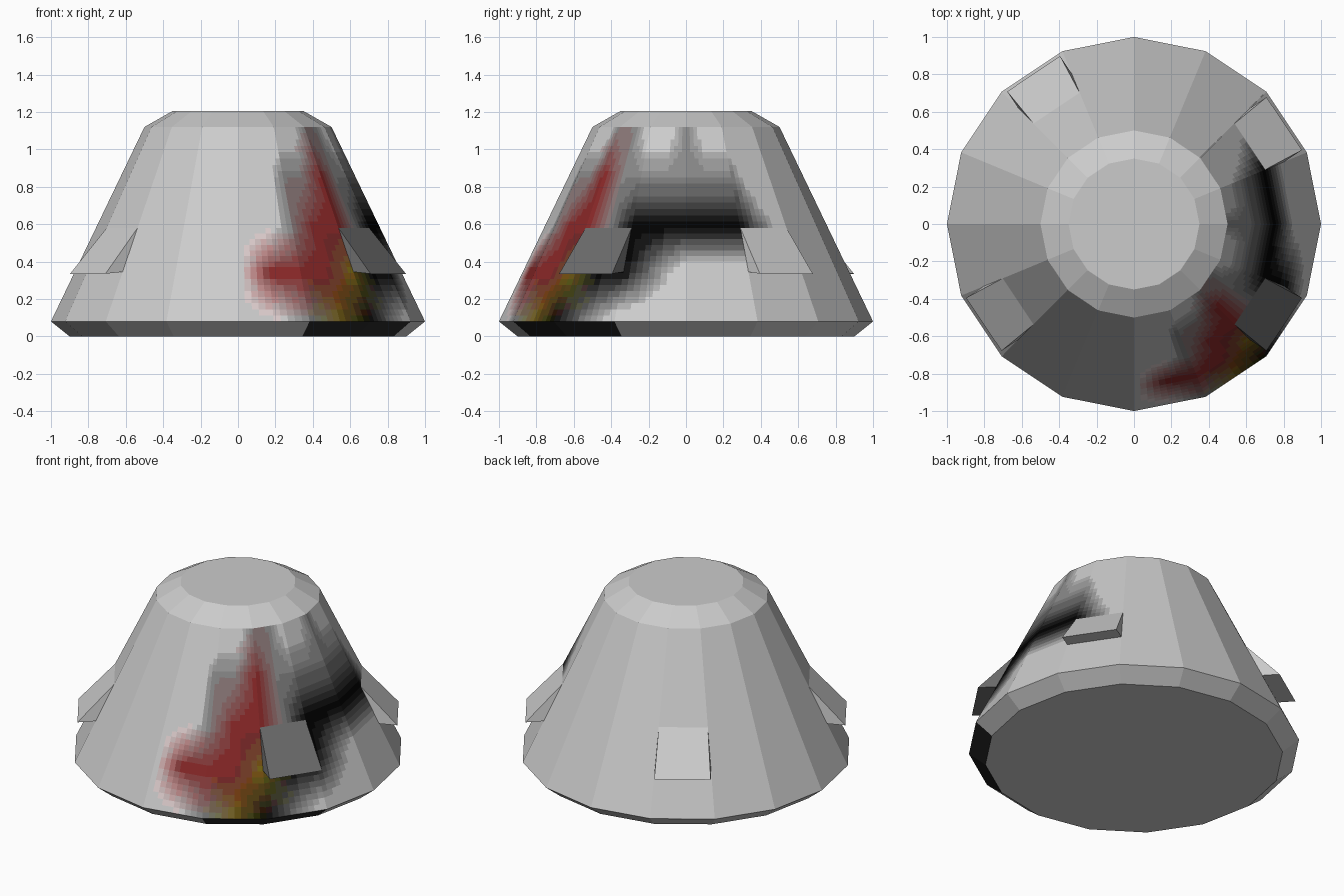
import bpy, bmesh, math
from mathutils import Vector

if "Cube" in bpy.data.objects:
    bpy.data.objects.remove(bpy.data.objects["Cube"])

SIDES = 16
STEP = 2 * math.pi / SIDES
PROFILE = [(0.90, 0.0), (1.0, 0.08), (0.50, 1.12), (0.35, 1.205)]


def ring(k, r, z):
    return Vector((r * math.cos(k * STEP), r * math.sin(k * STEP), z))


def side_radius(z):
    return 1.0 - 0.5 * (z - 0.08) / 1.04


def finish(name, bm):
    bmesh.ops.remove_doubles(bm, verts=bm.verts, dist=1e-5)
    bmesh.ops.recalc_face_normals(bm, faces=bm.faces)
    me = bpy.data.meshes.new(name)
    bm.to_mesh(me)
    bm.free()
    ob = bpy.data.objects.new(name, me)
    bpy.context.collection.objects.link(ob)
    return ob


def quad(bm, pts, mat=0):
    f = bm.faces.new([bm.verts.new(p) for p in pts])
    f.material_index = mat
    return f


# Scorch tones: grey, dark, black, red, yellow
TONES = {'g': (0.8, 0.8, 0.8), 'd': (0.22, 0.22, 0.22), 'b': (0.0, 0.0, 0.0),
         'r': (0.22, 0.015, 0.015), 'y': (0.17, 0.13, 0.01)}
ROWS = [0.08, 0.34, 0.58, 0.85, 1.12]
# Tones up the side at each column, columns half a facet apart
COLUMNS = ['ggggg', 'grggg', 'drddg', 'yrrdg', 'byrrd', 'dbddd', 'gbbdg',
           'gdbdg', 'ggbdd', 'ggbdg', 'ggbdg', 'ggdgg', 'ggggg']
FIRST, LAST = -4, 2
mats, slots = [None], {}


def tone_slot(col):
    key = tuple(round(math.sqrt(c) * 14) for c in col)
    if min(key) >= 12:
        return 0
    if key not in slots:
        m = bpy.data.materials.new("scorch_%d_%d_%d" % key)
        m.diffuse_color = tuple((c / 14) ** 2 for c in key) + (1,)
        m.use_nodes = True
        m.node_tree.nodes["Principled BSDF"].inputs["Base Color"].default_value = m.diffuse_color
        slots[key] = len(mats)
        mats.append(m)
    return slots[key]


def tone(u, row, t):
    c = min(int(u), len(COLUMNS) - 2)
    f = u - c

    def at(ci, ri):
        return Vector([math.sqrt(v) for v in TONES[COLUMNS[ci][ri]]])
    low = at(c, row).lerp(at(c + 1, row), f)
    high = at(c, row + 1).lerp(at(c + 1, row + 1), f)
    return [v * v for v in low.lerp(high, t)]


# Body: sixteen-sided tapered shell, scorched facets cut into small patches
bm = bmesh.new()
N, M = 10, 8
for k in range(-8, 8):
    for i in range(3):
        (r0, z0), (r1, z1) = PROFILE[i], PROFILE[i + 1]
        a, b = ring(k, r0, z0), ring(k + 1, r0, z0)
        c, d = ring(k + 1, r1, z1), ring(k, r1, z1)
        if i != 1 or not FIRST <= k < LAST:
            mat = tone_slot((0.03,) * 3) if i == 0 and k in (-3, -2) else 0
            quad(bm, (a, b, c, d), mat)
            continue
        for row in range(4):
            for p in range(N):
                for q in range(M):
                    pts = []
                    for dp, dq in ((0, 0), (1, 0), (1, 1), (0, 1)):
                        t = (q + dq) / M
                        z = ROWS[row] + (ROWS[row + 1] - ROWS[row]) * t
                        r = side_radius(z)
                        pts.append(ring(k, r, z).lerp(ring(k + 1, r, z), (p + dp) / N))
                    u = 2 * (k - FIRST + (p + 0.5) / N)
                    quad(bm, pts, tone_slot(tone(u, row, (q + 0.5) / M)))
quad(bm, [ring(k, *PROFILE[0]) for k in range(-8, 8)])
quad(bm, [ring(k, *PROFILE[3]) for k in range(-8, 8)])
body = finish("tapered_body", bm)
grey = bpy.data.materials.new("plain_grey")
grey.diffuse_color = (0.8, 0.8, 0.8, 1)
grey.use_nodes = True
grey.node_tree.nodes["Principled BSDF"].inputs["Base Color"].default_value = grey.diffuse_color
mats[0] = grey
for m in mats:
    body.data.materials.append(m)

# Four wedge flaps standing off the sloped facets
soot = bpy.data.materials.new("sooty_grey")
soot.diffuse_color = (0.15, 0.15, 0.15, 1)
soot.use_nodes = True
soot.node_tree.nodes["Principled BSDF"].inputs["Base Color"].default_value = soot.diffuse_color
for n, k in enumerate((1, 5, -7, -2 + 0)):
    bm = bmesh.new()
    mid = (k + 0.5) * STEP
    out = Vector((math.cos(mid), math.sin(mid), 0)) * 0.11
    tops = [ring(j, side_radius(0.58), 0.58) for j in (k, k + 1)]
    ins = [ring(j, side_radius(0.345), 0.345) for j in (k, k + 1)]
    outs = [p + out - Vector((0, 0, 0.01)) for p in ins]
    quad(bm, (tops[0], outs[0], outs[1], tops[1]))
    quad(bm, (outs[0], ins[0], ins[1], outs[1]))
    for s in (0, 1):
        quad(bm, (tops[s], ins[s], outs[s]))
    # inner face closes the wedge just inside the shell
    quad(bm, (tops[0], tops[1], ins[1], ins[0]))
    inset = [v for v in bm.verts]
    flap = finish("wedge_flap_%d" % (n + 1), bm)
    if k == -2:
        flap.data.materials.append(soot)
